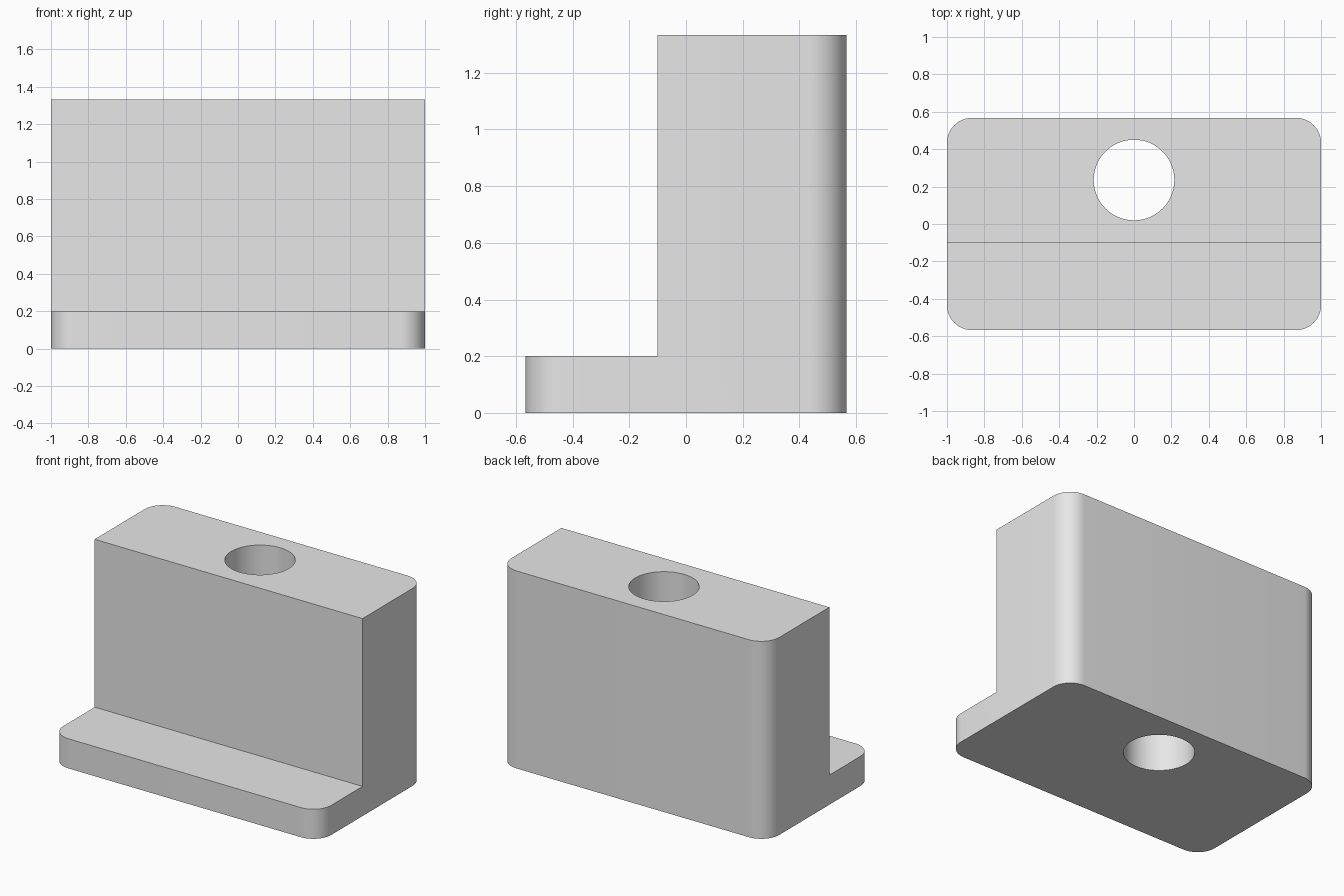
import bpy, bmesh, math

cube = bpy.data.objects.get("Cube")
if cube:
    bpy.data.objects.remove(cube, do_unlink=True)

W, D, H = 1.0, 0.567, 1.333        # half width, half depth, height
STEP_Y, STEP_Z = -0.1, 0.2         # front ledge
CORNER = 0.133
HOLE_Y, HOLE_R = 0.235, 0.2155

grey = bpy.data.materials.new("plain grey")
grey.use_nodes = True
colour = (0.8, 0.8, 0.8, 1)
grey.diffuse_color = colour
grey.node_tree.nodes["Principled BSDF"].inputs["Base Color"].default_value = colour

# Stepped block: L-shaped side profile extruded across the width
profile = [(-D, 0), (D, 0), (D, H), (STEP_Y, H), (STEP_Y, STEP_Z), (-D, STEP_Z)]
bm = bmesh.new()
side = bm.faces.new([bm.verts.new((-W, y, z)) for y, z in profile])
grown = bmesh.ops.extrude_face_region(bm, geom=[side])
moved = [g for g in grown["geom"] if isinstance(g, bmesh.types.BMVert)]
bmesh.ops.translate(bm, verts=moved, vec=(2 * W, 0, 0))
bmesh.ops.recalc_face_normals(bm, faces=bm.faces)

# Round the four outer upright corners
corners = []
for e in bm.edges:
    a, b = (v.co for v in e.verts)
    if abs(a.z - b.z) > 0.1 and abs(abs(a.y) - D) < 0.001:
        corners.append(e)
bmesh.ops.bevel(bm, geom=corners, offset=CORNER, segments=12, profile=0.5,
                affect="EDGES")
mesh = bpy.data.meshes.new("stepped_block")
bm.to_mesh(mesh)
bm.free()
block = bpy.data.objects.new("stepped_block", mesh)
bpy.context.collection.objects.link(block)
mesh.materials.append(grey)

# Upright through hole
bpy.ops.mesh.primitive_cylinder_add(vertices=64, radius=HOLE_R, depth=2 * H,
                                    location=(0, HOLE_Y, H / 2))
cutter = bpy.context.object
cutter.name = "hole_cutter"
cutter.data.materials.append(grey)

cut = block.modifiers.new("hole", "BOOLEAN")
cut.operation = "DIFFERENCE"
cut.solver = "EXACT"
cut.object = cutter
bpy.ops.object.select_all(action="DESELECT")
block.select_set(True)
bpy.context.view_layer.objects.active = block
bpy.ops.object.modifier_apply(modifier=cut.name)
bpy.data.objects.remove(cutter, do_unlink=True)

# Smooth fillets and bore, crisp edges elsewhere
bpy.ops.object.shade_smooth_by_angle(angle=math.radians(30))
